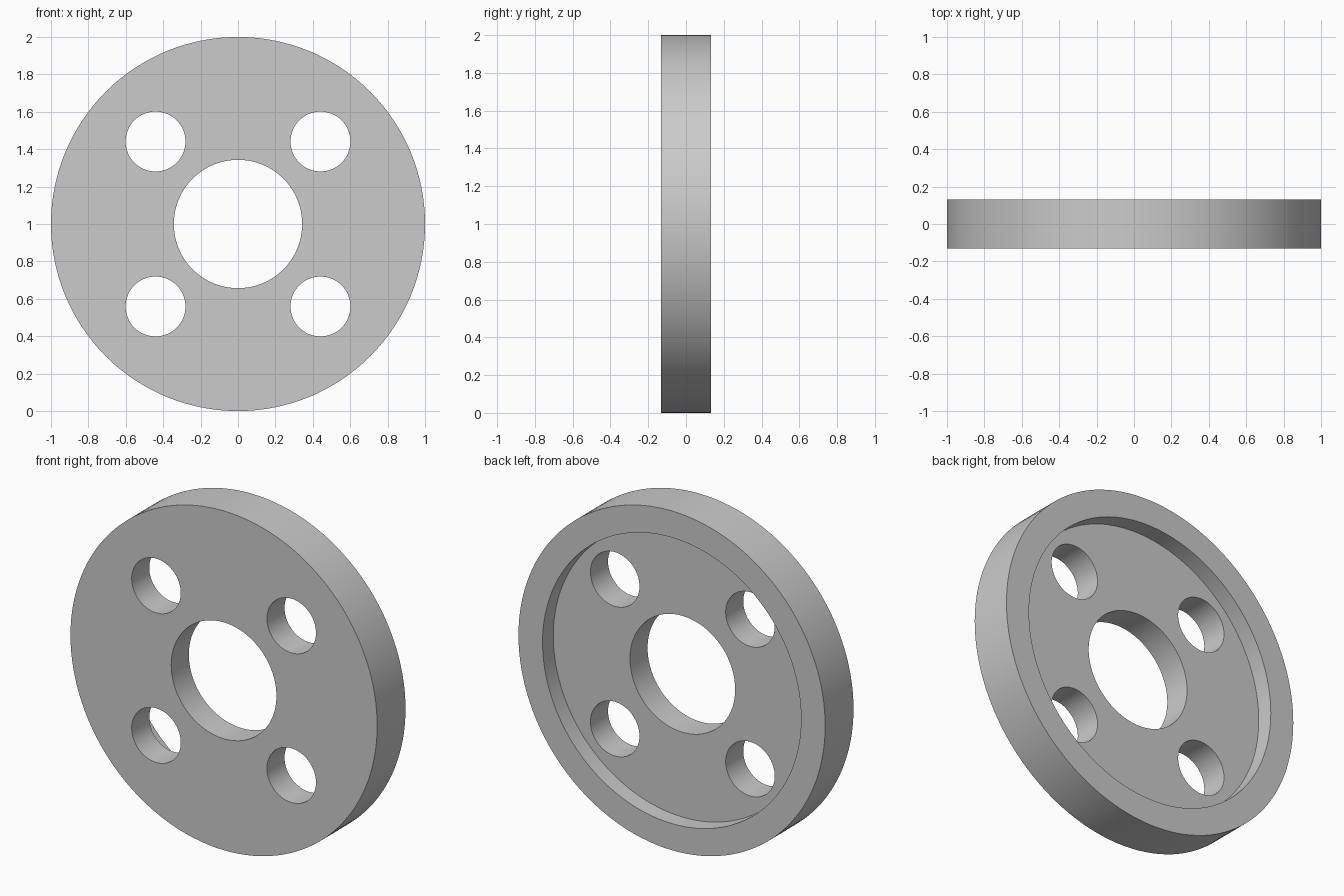
import bpy
import math

cube = bpy.data.objects.get("Cube")
if cube:
    bpy.data.objects.remove(cube, do_unlink=True)

HALF = 0.132          # half thickness of the disc
MID_Z = 1.0           # height of the axle
RIM_RADIUS = 0.843
RECESS_DEPTH = 0.1
BORE_RADIUS = 0.343
HOLE_RADIUS = 0.16
HOLE_OFFSET = 0.441

grey = bpy.data.materials.new("plain grey")
grey.use_nodes = True
grey.diffuse_color = (0.6, 0.6, 0.6, 1)
grey.node_tree.nodes["Principled BSDF"].inputs["Base Color"].default_value = (0.6, 0.6, 0.6, 1)


def cylinder(name, radius, y0, y1, x=0, z=MID_Z, sides=128):
    """Cylinder lying along y, from y0 to y1."""
    bpy.ops.mesh.primitive_cylinder_add(
        vertices=sides, radius=radius, depth=y1 - y0,
        location=(x, (y0 + y1) / 2, z), rotation=(math.pi / 2, 0, 0))
    obj = bpy.context.object
    obj.name = name
    obj.data.materials.append(grey)
    return obj


def cut(target, cutter):
    """Subtract the cutter from the target and discard it."""
    cutter.hide_render = True
    mod = target.modifiers.new("cut", "BOOLEAN")
    mod.operation = "DIFFERENCE"
    mod.solver = "EXACT"
    mod.object = cutter
    bpy.context.view_layer.objects.active = target
    bpy.ops.object.modifier_apply(modifier=mod.name)
    bpy.data.objects.remove(cutter, do_unlink=True)


# Solid disc
disc = cylinder("wheel_disc", 1.0, -HALF, HALF)

# Shallow recess in the back, leaving a raised rim
cut(disc, cylinder("recess_cutter", RIM_RADIUS, HALF - RECESS_DEPTH, HALF + 0.2))

# Central bore
cut(disc, cylinder("bore_cutter", BORE_RADIUS, -0.5, 0.5))

# Four bolt holes
for sx in (-1, 1):
    for sz in (-1, 1):
        cut(disc, cylinder("hole_cutter", HOLE_RADIUS, -0.5, 0.5,
                           sx * HOLE_OFFSET, MID_Z + sz * HOLE_OFFSET, 64))

# Smooth round walls with crisp edges
bpy.ops.object.select_all(action="DESELECT")
disc.select_set(True)
bpy.context.view_layer.objects.active = disc
bpy.ops.object.shade_smooth_by_angle(angle=math.radians(30))
